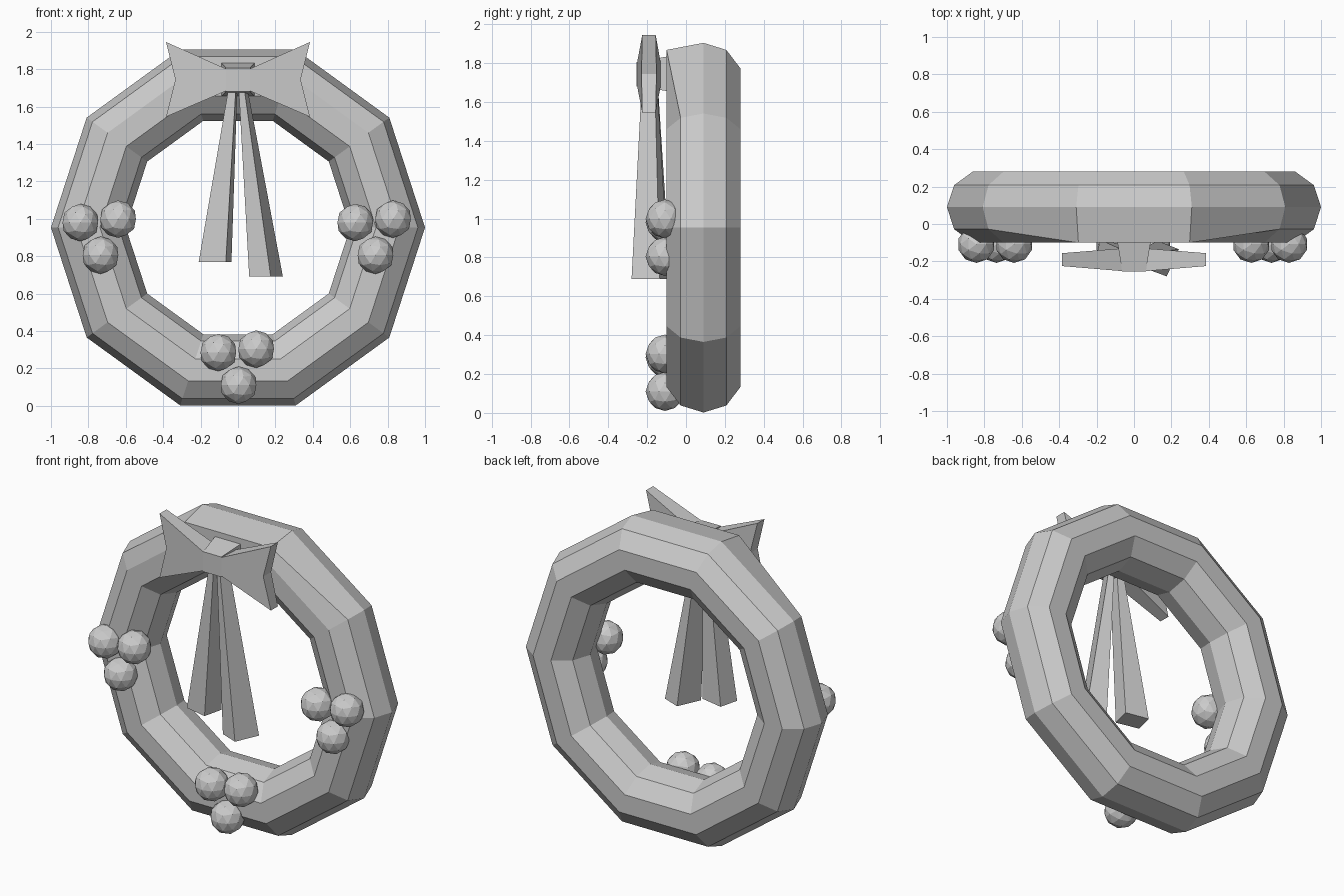
import bpy, bmesh
from math import sin, cos, tau
from mathutils import Vector

if "Cube" in bpy.data.objects:
    bpy.data.objects.remove(bpy.data.objects["Cube"])


def finish(name, bm):
    bmesh.ops.recalc_face_normals(bm, faces=bm.faces)
    mesh = bpy.data.meshes.new(name)
    bm.to_mesh(mesh)
    bm.free()
    obj = bpy.data.objects.new(name, mesh)
    bpy.context.collection.objects.link(obj)
    return obj


def loft(name, rings, closed=False):
    """Skin a list of equal-length point rings, capping the ends if open."""
    bm = bmesh.new()
    vs = [[bm.verts.new(p) for p in ring] for ring in rings]
    n = len(vs[0])
    pairs = list(zip(vs, vs[1:])) + ([(vs[-1], vs[0])] if closed else [])
    for a, b in pairs:
        for i in range(n):
            j = (i + 1) % n
            bm.faces.new((a[i], a[j], b[j], b[i]))
    if not closed:
        bm.faces.new(vs[0])
        bm.faces.new(vs[-1])
    return finish(name, bm)


# wreath ring: ten-sided torus, its top front edge pulled out flat behind the bow
SIDES, MAJOR, MINOR, CY, CZ = 10, 0.8, 0.2, 0.09, 0.953
rings = []
for s in range(SIDES):
    a = tau * s / SIDES
    ring = []
    for k in range(SIDES):
        t = tau * k / SIDES
        r, y = MAJOR + MINOR * cos(t), CY - MINOR * sin(t)
        if s in (2, 3) and k == 1:
            y = -0.1
        ring.append((r * cos(a), y, CZ + r * sin(a)))
    rings.append(ring)
loft("wreath_ring", rings, closed=True)

# berry clusters: three balls each at left, right and bottom
for label, cx, cz in (("left", -0.738, 0.98), ("right", 0.732, 0.98), ("bottom", 0.0, 0.285)):
    bm = bmesh.new()
    for dx, dz in ((-0.105, 0), (0.097, 0.018), (0.003, -0.175)):
        ball = bmesh.ops.create_icosphere(bm, subdivisions=2, radius=0.1)
        bmesh.ops.translate(bm, verts=ball["verts"], vec=Vector((cx + dx, -0.108, cz + dz)))
    finish("berries_" + label, bm)

# bow knot: tapered block
loft("bow_knot", [[(-w, y, z0), (w, y, z0), (w, y, z1), (-w, y, z1)]
                  for w, y, z0, z1 in ((0.09, -0.09, 1.655, 1.835), (0.063, -0.255, 1.68, 1.805))])

# bow loops: notched wings, thinner towards the tips
outline = [(0.06, 1.685), (0.385, 1.545), (0.335, 1.745), (0.385, 1.945), (0.06, 1.80)]
for label, side in (("left", -1), ("right", 1)):
    front, back = [], []
    for x, z in outline:
        t = (x - 0.06) / 0.325
        front.append((side * x, -0.252 + 0.027 * t, z))
        back.append((side * x, -0.13 - 0.026 * t, z))
    loft("bow_loop_" + label, [front, back])

# ribbon tails: twisted bars that widen downwards
tails = {
    "left": (0.77, [(-0.21, -0.205), (-0.065, -0.238), (-0.035, -0.115), (-0.18, -0.085)],
             [(-0.052, -0.215), (-0.012, -0.225), (-0.004, -0.155), (-0.044, -0.145)]),
    "right": (0.69, [(0.06, -0.235), (0.175, -0.28), (0.24, -0.135), (0.125, -0.09)],
              [(0.004, -0.215), (0.034, -0.228), (0.052, -0.16), (0.022, -0.147)]),
}
for label, (z, low, high) in tails.items():
    loft("ribbon_tail_" + label, [[(x, y, z) for x, y in low], [(x, y, 1.69) for x, y in high]])
